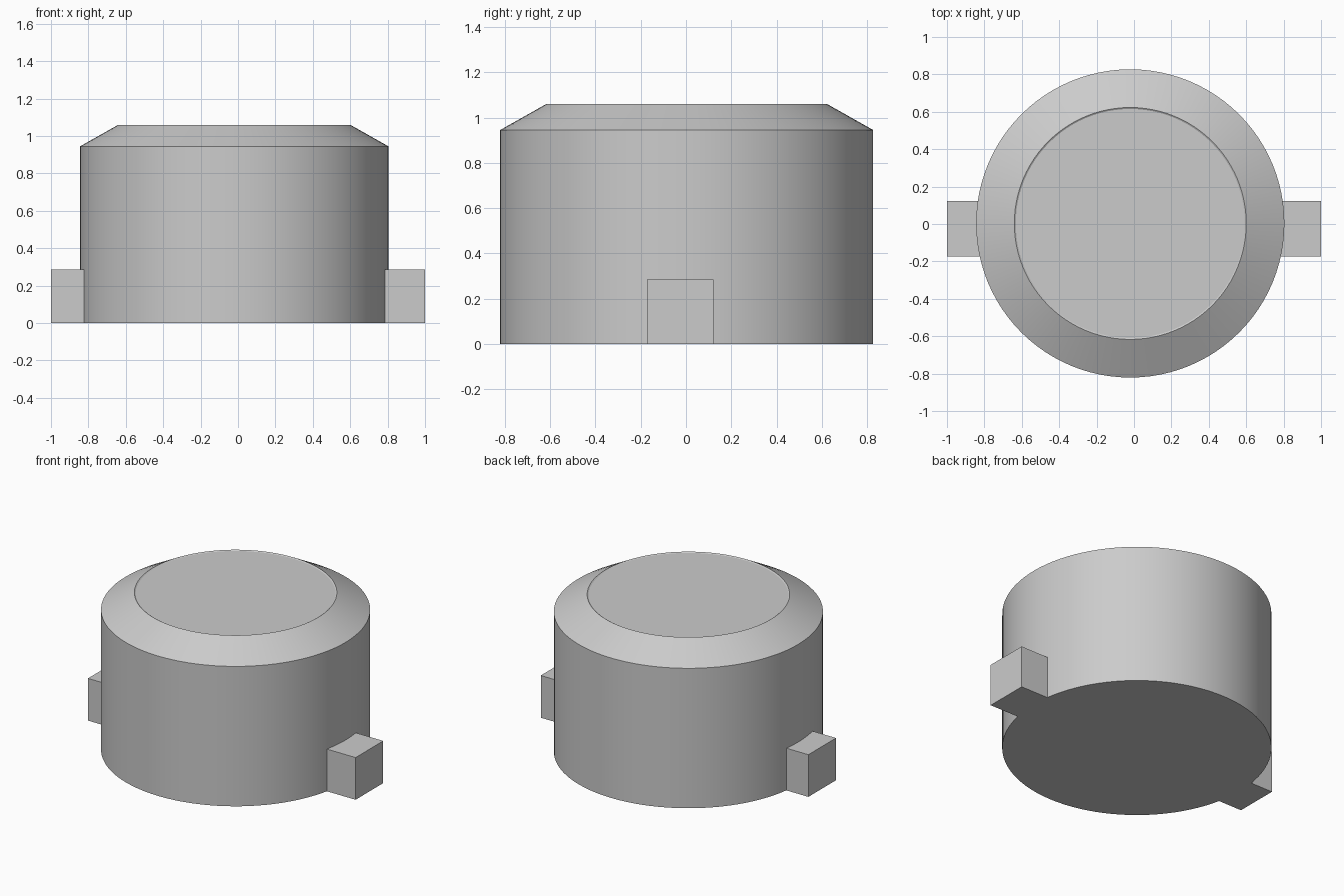
import bpy
import bmesh
import math
from mathutils import Matrix, Vector

cube = bpy.data.objects.get("Cube")
if cube:
    bpy.data.objects.remove(cube, do_unlink=True)

grey = bpy.data.materials.new("plain grey")
grey.use_nodes = True
COLOR = (0.6, 0.6, 0.6, 1)
grey.diffuse_color = COLOR
grey.node_tree.nodes["Principled BSDF"].inputs["Base Color"].default_value = COLOR

CENTER = Vector((-0.02, 0.003, 0))
RADIUS, SIDES = 0.824, 96


def add_object(name, bm):
    bmesh.ops.recalc_face_normals(bm, faces=bm.faces)
    mesh = bpy.data.meshes.new(name)
    bm.to_mesh(mesh)
    bm.free()
    mesh.materials.append(grey)
    obj = bpy.data.objects.new(name, mesh)
    bpy.context.collection.objects.link(obj)
    return obj


# Round body: straight wall, sloped shoulder, fine step around the flat lid
profile = [(RADIUS, 0), (RADIUS, 0.945), (0.62, 1.06), (0.612, 1.055)]
bm = bmesh.new()
rings = []
for r, z in profile:
    ring = bmesh.ops.create_circle(bm, segments=SIDES, radius=r,
                                   matrix=Matrix.Translation(CENTER + Vector((0, 0, z))))
    rings.append(ring["verts"])
for low, high in zip(rings, rings[1:]):
    for i in range(SIDES):
        j = (i + 1) % SIDES
        bm.faces.new((low[i], low[j], high[j], high[i]))
bm.faces.new(rings[0])
bm.faces.new(rings[-1])
body = add_object("round_body", bm)
bpy.context.view_layer.objects.active = body
body.select_set(True)
bpy.ops.object.shade_smooth_by_angle(angle=math.radians(25))
body.select_set(False)


# Side lugs: blocks whose inner face follows the round wall
def lug(name, side, y0=-0.173, y1=0.122, height=0.285, steps=8):
    outline = [(side, y1), (side, y0)]
    for i in range(steps + 1):
        y = y0 + (y1 - y0) * i / steps
        reach = math.sqrt(RADIUS ** 2 - (y - CENTER.y) ** 2) - 0.004
        outline.append((CENTER.x + side * reach, y))
    bm = bmesh.new()
    base = bm.faces.new([bm.verts.new((x, y, 0)) for x, y in outline])
    top = bmesh.ops.extrude_face_region(bm, geom=[base])["geom"]
    bmesh.ops.translate(bm, vec=(0, 0, height),
                        verts=[v for v in top if isinstance(v, bmesh.types.BMVert)])
    add_object(name, bm)


lug("left_lug", 1)
lug("right_lug", -1)
